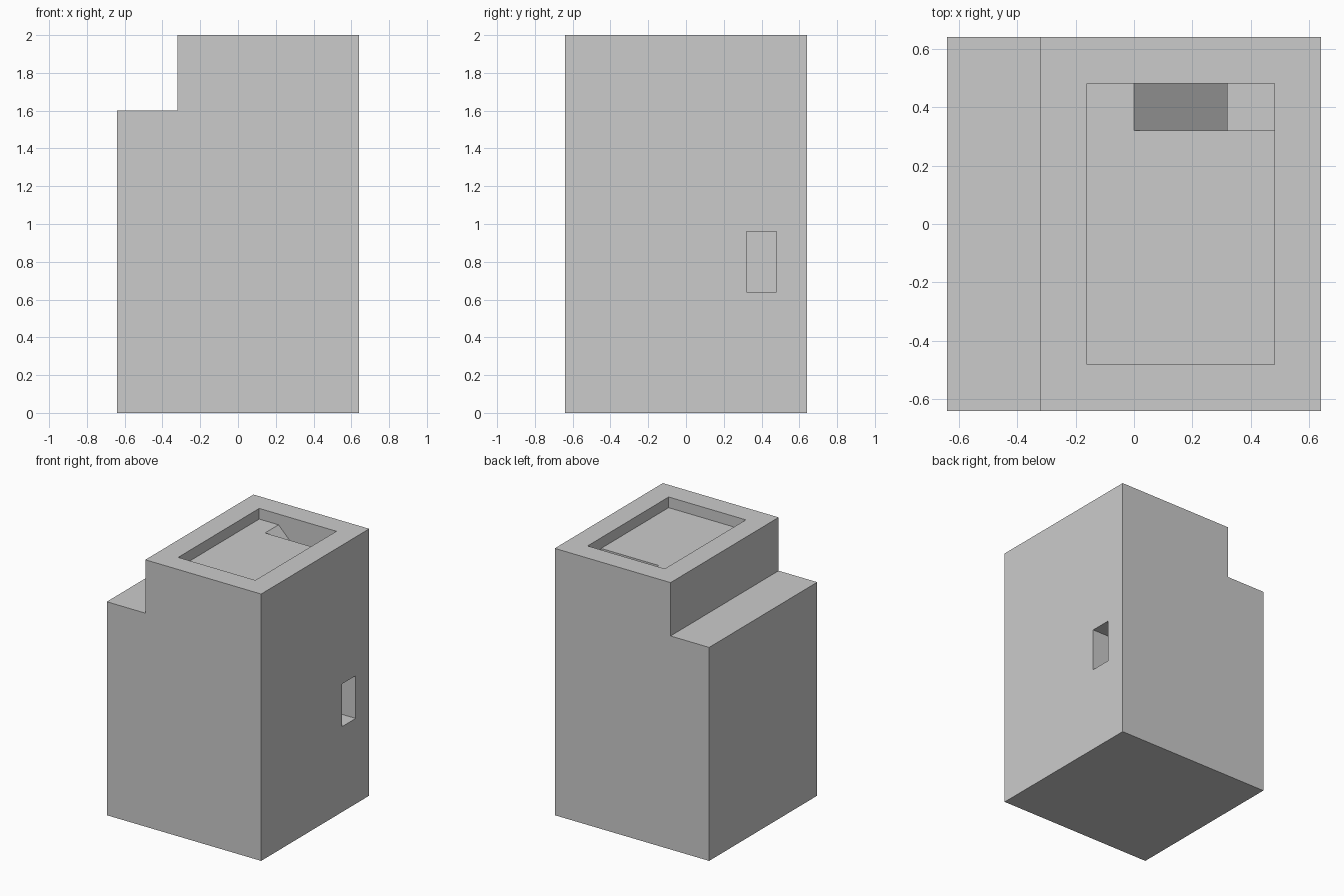
import bpy, bmesh

if "Cube" in bpy.data.objects:
    bpy.data.objects.remove(bpy.data.objects["Cube"])

def extrude_profile(name, profile, y0, y1):
    """Solid prism from an x-z profile, running from y0 to y1."""
    bm = bmesh.new()
    face = bm.faces.new([bm.verts.new((x, y0, z)) for x, z in profile])
    new = bmesh.ops.extrude_face_region(bm, geom=[face])["geom"]
    verts = [v for v in new if isinstance(v, bmesh.types.BMVert)]
    bmesh.ops.translate(bm, verts=verts, vec=(0, y1 - y0, 0))
    bmesh.ops.recalc_face_normals(bm, faces=bm.faces)
    mesh = bpy.data.meshes.new(name)
    bm.to_mesh(mesh)
    bm.free()
    obj = bpy.data.objects.new(name, mesh)
    bpy.context.collection.objects.link(obj)
    return obj

def cut(target, cutter):
    """Subtract the cutter for good, then remove it."""
    mod = target.modifiers.new(cutter.name, 'BOOLEAN')
    mod.operation, mod.solver, mod.object = 'DIFFERENCE', 'EXACT', cutter
    bpy.context.view_layer.objects.active = target
    bpy.ops.object.modifier_apply(modifier=mod.name)
    bpy.data.objects.remove(cutter)

# Stepped body
body = extrude_profile("body", [(-.64, 0), (.64, 0), (.64, 2), (-.32, 2),
                                (-.32, 1.6), (-.64, 1.6)], -.64, .64)

# Shallow tray in the top
cut(body, extrude_profile("tray_cutter", [(-.16, 1.92), (.48, 1.92),
                                          (.48, 2.1), (-.16, 2.1)], -.48, .48))

# Chute: ramp down from the tray, vertical shaft, slot out of the right side
cut(body, extrude_profile("chute_cutter", [(0, 1.96), (0, 1.92), (.32, 1.6), (.32, .64),
                                           (.7, .64), (.7, .96), (.48, .96), (.48, 1.96)],
                          .32, .48))
